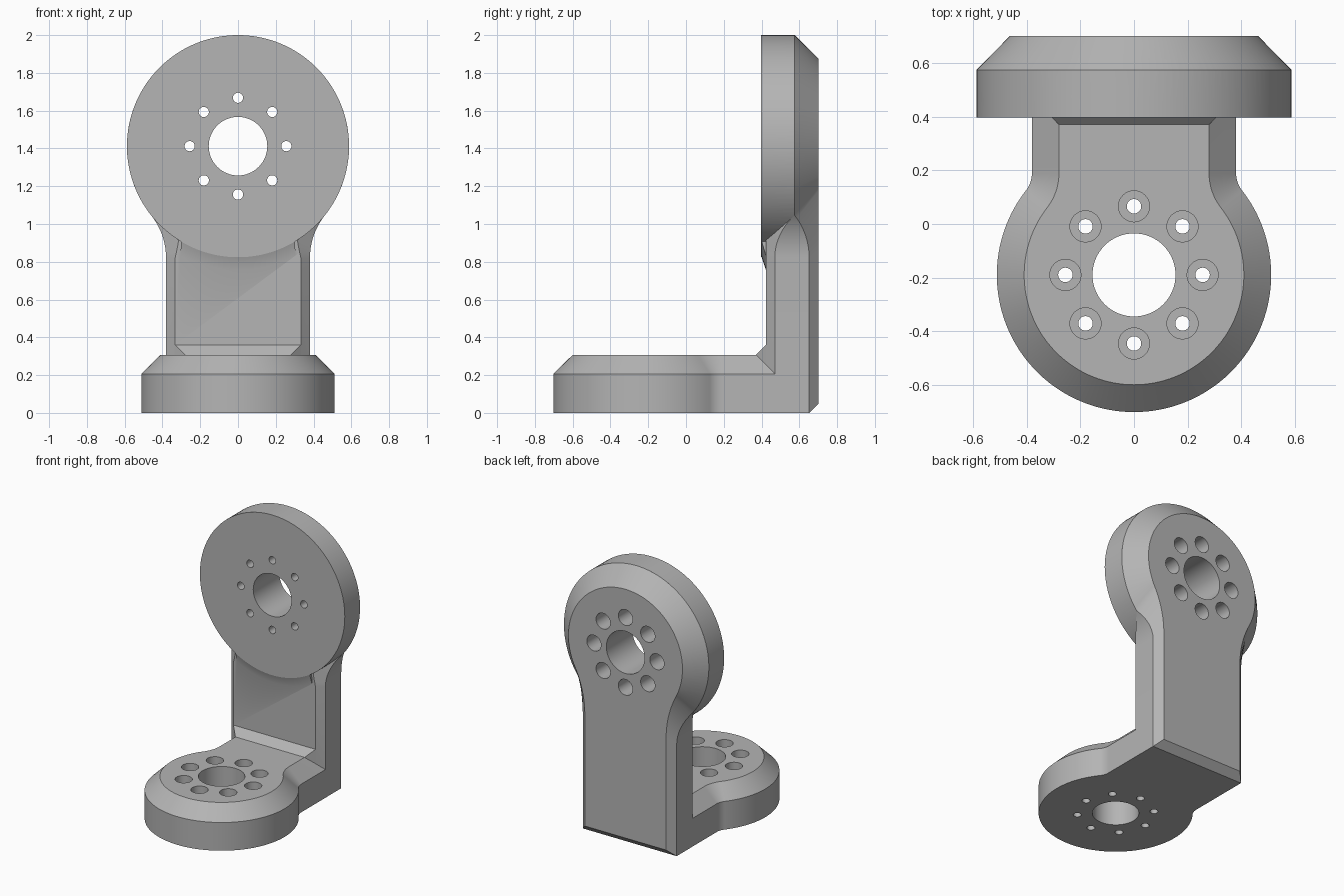
import bpy, bmesh
from math import sin, cos, pi, atan2, radians
from mathutils import Matrix, Vector

if "Cube" in bpy.data.objects:
    bpy.data.objects.remove(bpy.data.objects["Cube"])


def outline(R, w, c, s, end, nf=14):
    """Keyhole outline: neck, fillet, disc. Gives (u, v, t), t = 0 neck .. 1 disc."""
    d = c - s
    r = (w * w + d * d - R * R) / (2 * (R - w))
    ang = atan2(d, -(w + r))
    half = [(w, end, 0)]
    for i in range(nf + 1):
        a = pi + (ang - pi) * i / nf
        half.append((w + r + r * cos(a), s + r * sin(a), i / nf))
    # lower disc arc up to a shared angle, then equal steps so that bevel quads stay flat
    for a0, a1, n in ((ang - pi, -0.35, 8), (-0.35, pi / 2, 40)):
        for i in range(1, n + 1):
            a = a0 + (a1 - a0) * i / n
            half.append((R * cos(a), c + R * sin(a), 1))
    return half + [(-u, v, t) for u, v, t in reversed(half[:-1])]


def make(name, bm):
    bmesh.ops.remove_doubles(bm, verts=bm.verts, dist=1e-5)
    bmesh.ops.recalc_face_normals(bm, faces=bm.faces)
    me = bpy.data.meshes.new(name)
    bm.to_mesh(me)
    bm.free()
    ob = bpy.data.objects.new(name, me)
    bpy.context.collection.objects.link(ob)
    return ob


def loft(name, rings):
    bm = bmesh.new()
    vs = [[bm.verts.new(p) for p in ring] for ring in rings]
    n = len(vs[0])
    for a, b in zip(vs, vs[1:]):
        for i in range(n):
            j = (i + 1) % n
            bm.faces.new((a[i], a[j], b[j], b[i]))
    bm.faces.new(vs[0])
    bm.faces.new(vs[-1])
    return make(name, bm)


def lathe(name, profile, mat, n):
    """Turned solid from (radius, height) pairs, placed by mat."""
    return loft(name, [[mat @ Vector((r * cos(2 * pi * i / n), r * sin(2 * pi * i / n), h))
                        for i in range(n)] for r, h in profile])


def boolean(target, tool, op):
    m = target.modifiers.new(op.lower(), 'BOOLEAN')
    m.operation, m.object, m.solver = op, tool, 'EXACT'
    bpy.context.view_layer.objects.active = target
    bpy.ops.object.modifier_apply(modifier=m.name)
    bpy.data.objects.remove(tool)


# horizontal foot plate with chamfered top
outer = outline(0.512, 0.381, 0.19, -0.19, -0.65)
inner = outline(0.41, 0.28, 0.19, -0.19, -0.65)
bracket = loft("angle_bracket", [[(u, -v, z) for u, v, t in o]
                                 for o, z in ((outer, 0), (outer, 0.207), (inner, 0.307))])

# upright plate, its edge bevels widening from the neck to the disc
outer = outline(0.588, 0.381, 1.412, 0.82, 0)
front = outline(0.463, 0.333, 1.412, 0.82, 0)
back = outline(0.463, 0.33, 1.412, 0.87, 0.05)
upright = loft("upright_plate", [
    [(u * (1 - 0.3 * t), 0.423, v) for u, v, t in front],
    [(u, 0.47 + 0.105 * t * t, v) for u, v, t in outer],
    [(u, 0.652 - 0.077 * t * t, v) for u, v, t in outer],
    [(u, 0.702, v) for u, v, t in back]])

# front disc of the upright
to_back = Matrix.Translation((0, 0, 1.412)) @ Matrix.Rotation(-pi / 2, 4, 'X')
disc = lathe("front_disc", [(0.588, 0.398), (0.588, 0.575)], to_back, 128)

# shallow sloped lip where the disc meets the neck
rings = []
for i in range(25):
    k = i / 12 - 1
    rings.append([(r * sin(k * a), y, 1.412 - r * cos(k * a))
                  for r, y, a in ((0.586, 0.4, 0.54), (0.66, 0.425, 0.48), (0.586, 0.45, 0.54))])
lip = loft("disc_lip", rings)

# sloped strip in the inside corner
bm = bmesh.new()
for x, y, z in ((0.28, 0.37, 0.306), (0.333, 0.423, 0.36), (0.375, 0.468, 0.208),
                (0.333, 0.5, 0.36), (0.28, 0.45, 0.15)):
    bm.verts.new((x, y, z))
    bm.verts.new((-x, y, z))
bmesh.ops.convex_hull(bm, input=bm.verts)
corner = make("corner_strip", bm)

for part in (upright, disc, lip, corner):
    boolean(bracket, part, 'UNION')

# centre bores and rings of counterbored bolt holes
to_top = Matrix.Translation((0, -0.19, 0))
for mat, low, floor, high in ((to_top, -0.1, 0.1, 0.4), (to_back, 0.3, 0.5, 0.8)):
    boolean(bracket, lathe("bore_cutter", [(0.155, low), (0.155, high)], mat, 64), 'DIFFERENCE')
    for k in range(8):
        a = k * pi / 4
        place = mat @ Matrix.Translation((0.256 * cos(a), 0.256 * sin(a), 0))
        profile = [(0.027, low), (0.027, floor), (0.058, floor), (0.058, high)]
        boolean(bracket, lathe("bolt_cutter", profile, place, 32), 'DIFFERENCE')

# dark grey finish
grey = bpy.data.materials.new("dark_grey")
grey.diffuse_color = (0.46, 0.46, 0.46, 1)
grey.use_nodes = True
grey.node_tree.nodes["Principled BSDF"].inputs["Base Color"].default_value = grey.diffuse_color
bracket.data.materials.clear()
bracket.data.materials.append(grey)
for p in bracket.data.polygons:
    p.material_index = 0

bpy.ops.object.select_all(action='DESELECT')
bracket.select_set(True)
bpy.context.view_layer.objects.active = bracket
bpy.ops.object.shade_smooth_by_angle(angle=radians(25))
